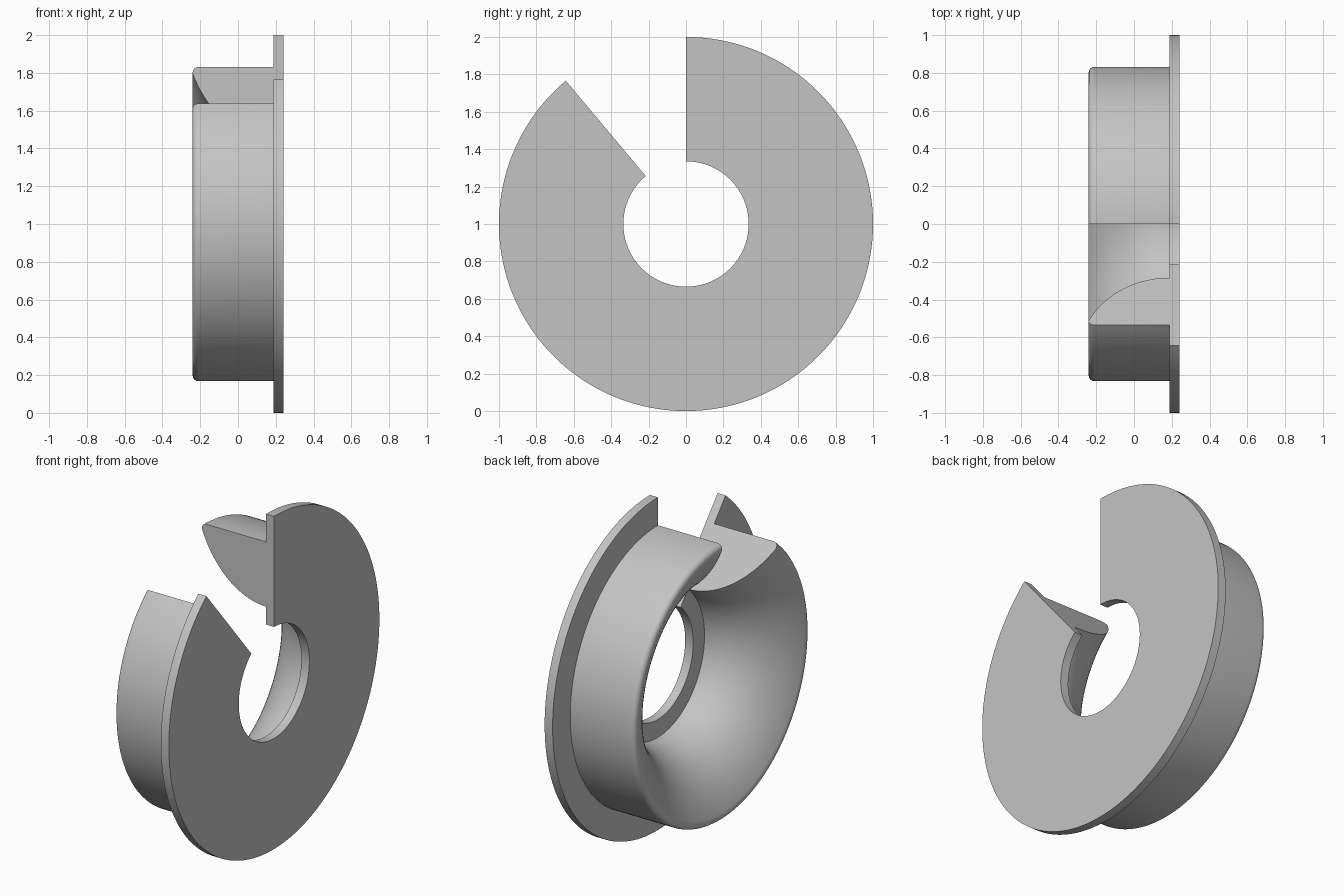
import bpy, bmesh
from math import sin, cos, pi, sqrt, radians

cube = bpy.data.objects.get("Cube")
if cube:
    bpy.data.objects.remove(cube, do_unlink=True)

# Single grey material
grey = bpy.data.materials.new("plain grey")
grey.use_nodes = True
colour = (0.55, 0.55, 0.55, 1)
grey.diffuse_color = colour
grey.node_tree.nodes["Principled BSDF"].inputs["Base Color"].default_value = colour

# Main dimensions: positions along the x axis and radii about it
BACK, STEP, FACE = -0.24, 0.187, 0.24
HOLE, THROAT, BODY, RIM = 0.335, 0.443, 0.832, 1.0
FILLET = 0.03
START, SWEEP, STEPS = radians(130), radians(320), 144

# Cross-section (x, radius): flange, outer wall, rounded lip, flared mouth
profile = [(STEP, HOLE), (FACE, HOLE), (FACE, RIM), (STEP, RIM), (STEP, BODY)]
for i in range(7):
    a = i / 6 * pi / 2
    profile.append((BACK + FILLET * (1 - sin(a)), BODY - FILLET * (1 - cos(a))))
for i in range(25):
    dx = (STEP - BACK) * (1 - (i / 24) ** 1.4)
    flare = 0.65 * (1 - sqrt(1 - (dx / 0.48) ** 2))
    profile.append((STEP - dx, THROAT + flare))

# Sweep the section around the x axis, leaving an open wedge
bm = bmesh.new()
rings = []
for s in range(STEPS + 1):
    t = START + SWEEP * s / STEPS
    rings.append([bm.verts.new((x, r * cos(t), 1 + r * sin(t))) for x, r in profile])
n = len(profile)
for a, b in zip(rings, rings[1:]):
    for i in range(n):
        j = (i + 1) % n
        bm.faces.new((a[i], a[j], b[j], b[i]))

# Flat end faces of the wedge
bm.faces.new(rings[0])
bm.faces.new(rings[-1])
bmesh.ops.recalc_face_normals(bm, faces=bm.faces)

mesh = bpy.data.meshes.new("flanged_funnel")
bm.to_mesh(mesh)
bm.free()
mesh.materials.append(grey)
funnel = bpy.data.objects.new("flanged_funnel", mesh)
bpy.context.collection.objects.link(funnel)

# Smooth curved walls, crisp rims
bpy.ops.object.select_all(action='DESELECT')
funnel.select_set(True)
bpy.context.view_layer.objects.active = funnel
bpy.ops.object.shade_smooth_by_angle(angle=radians(30))
